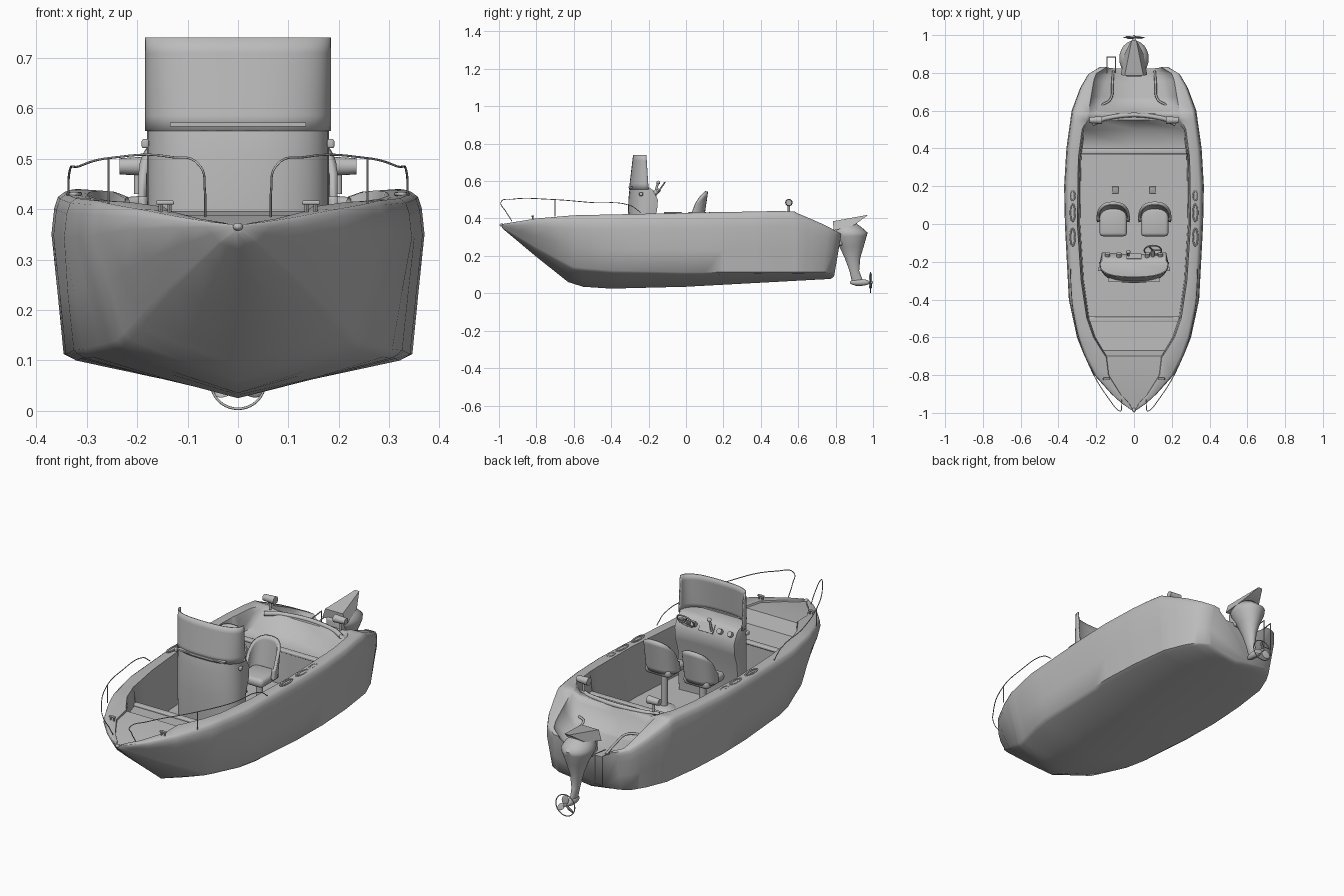
import bpy, bmesh, math
from mathutils import Vector, Matrix

cube = bpy.data.objects.get("Cube")
if cube:
    bpy.data.objects.remove(cube, do_unlink=True)

grey = bpy.data.materials.new("light grey")
grey.use_nodes = True
grey.diffuse_color = (0.5, 0.5, 0.5, 1)
grey.node_tree.nodes["Principled BSDF"].inputs["Base Color"].default_value = (0.5, 0.5, 0.5, 1)


def finish(name, bm, angle=40):
    bmesh.ops.recalc_face_normals(bm, faces=bm.faces)
    mesh = bpy.data.meshes.new(name)
    bm.to_mesh(mesh)
    bm.free()
    obj = bpy.data.objects.new(name, mesh)
    bpy.context.collection.objects.link(obj)
    mesh.materials.append(grey)
    bpy.ops.object.select_all(action="DESELECT")
    bpy.context.view_layer.objects.active = obj
    obj.select_set(True)
    bpy.ops.object.shade_smooth_by_angle(angle=math.radians(angle))
    return obj


def loft(name, rings, angle=40):
    """Skin closed rings of points and cap both ends."""
    bm = bmesh.new()
    loops = [[bm.verts.new(p) for p in ring] for ring in rings]
    n = len(loops[0])
    for a, b in zip(loops, loops[1:]):
        for i in range(n):
            j = (i + 1) % n
            bm.faces.new((a[i], a[j], b[j], b[i]))
    bm.faces.new(loops[0])
    bm.faces.new(loops[-1])
    return finish(name, bm, angle)


def sheet(name, point, nu, nv, thickness):
    """Curved panel from a function of u in -1..1 and v in 0..1."""
    bm = bmesh.new()
    grid = [[bm.verts.new(point(2 * i / nu - 1, j / nv)) for i in range(nu + 1)] for j in range(nv + 1)]
    for a, b in zip(grid, grid[1:]):
        for i in range(nu):
            bm.faces.new((a[i], a[i + 1], b[i + 1], b[i]))
    obj = finish(name, bm)
    solid = obj.modifiers.new("thickness", "SOLIDIFY")
    solid.thickness = thickness
    solid.offset = 0
    return obj


def box(name, centre, size, bevel=0.0, tilt=0.0):
    bm = bmesh.new()
    bmesh.ops.create_cube(bm, size=1, matrix=Matrix.Diagonal((*size, 1)))
    if bevel:
        bmesh.ops.bevel(bm, geom=bm.edges[:], offset=bevel, segments=3, profile=0.5, affect="EDGES")
    bm.transform(Matrix.Translation(centre) @ Matrix.Rotation(tilt, 4, "X"))
    return finish(name, bm)


def rod(name, start, end, r1, r2=None, sides=16):
    start, end = Vector(start), Vector(end)
    axis = end - start
    bm = bmesh.new()
    turn = axis.to_track_quat("Z", "Y").to_matrix().to_4x4()
    bmesh.ops.create_cone(bm, cap_ends=True, segments=sides, radius1=r1, radius2=r1 if r2 is None else r2,
                          depth=axis.length, matrix=Matrix.Translation((start + end) / 2) @ turn)
    return finish(name, bm)


def ball(name, centre, size):
    bm = bmesh.new()
    bmesh.ops.create_uvsphere(bm, u_segments=16, v_segments=10, radius=1,
                              matrix=Matrix.Translation(centre) @ Matrix.Diagonal((*size, 1)))
    return finish(name, bm)


def tube(name, points, radius, closed=False, smooth=True):
    curve = bpy.data.curves.new(name, "CURVE")
    curve.dimensions = "3D"
    curve.bevel_depth = radius
    curve.bevel_resolution = 2
    curve.resolution_u = 6
    spline = curve.splines.new("BEZIER" if smooth else "POLY")
    if smooth:
        spline.bezier_points.add(len(points) - 1)
        for bp, p in zip(spline.bezier_points, points):
            bp.co = p
            bp.handle_left_type = bp.handle_right_type = "AUTO"
    else:
        spline.points.add(len(points) - 1)
        for sp, p in zip(spline.points, points):
            sp.co = (*p, 1)
    spline.use_cyclic_u = closed
    curve.materials.append(grey)
    obj = bpy.data.objects.new(name, curve)
    bpy.context.collection.objects.link(obj)
    return obj


def circle(centre, rx, ry, tilt=0.0, n=24):
    turn = Matrix.Rotation(tilt, 3, "X")
    steps = [2 * math.pi * i / n for i in range(n)]
    return [Vector(centre) + turn @ Vector((rx * math.cos(t), ry * math.sin(t), 0)) for t in steps]


def along(table, y):
    """Linear look-up in a list of (position, value) pairs."""
    for (a, p), (b, q) in zip(table, table[1:]):
        if y <= b:
            return p + (q - p) * max(0, (y - a) / (b - a))
    return table[-1][1]


# Hull: outer shape, gunwale and interior in one skin of cross-sections
beam = [(-.985, .014), (-.95, .065), (-.9, .12), (-.8, .21), (-.7, .262), (-.6, .302), (-.4, .345), (0, .366),
        (.2, .37), (.4, .358), (.6, .33), (.7, .285), (.76, .245), (.79, .19)]
sheer = [(-.985, .37), (-.8, .4), (-.6, .417), (0, .43), (.5, .44), (.58, .437), (.7, .372), (.79, .318)]
keel = [(-.985, .35), (-.8, .195), (-.63, .06), (-.55, .035), (-.4, .025), (0, .035), (.775, .077), (.79, .09)]
chine = [(-.985, .355), (-.8, .245), (-.6, .14), (-.4, .122), (0, .112), (.79, .115)]
inner = [(-.72, .14), (-.6, .215), (-.5, .25), (-.3, .28), (0, .3), (.35, .295), (.5, .275), (.55, .25), (.79, .2)]
floor = [(-.7, .4), (-.67, .335), (-.502, .33), (-.498, .165), (.368, .165), (.372, .335), (.5, .345),
         (.55, .418), (.585, .418), (.64, .31), (.79, .27)]
foot = [(.5, .95), (.6, .8), (.79, .65)]


def hull_ring(y):
    w, top, k, c = (along(t, y) for t in (beam, sheer, keel, chine))
    cw = w * along([(-.9, .6), (-.6, .8), (-.3, .93), (.7, .94)], y)
    iw = max(min(along(inner, y), w - .045), w * .4)
    base = min(along(floor, y), top - .012)
    rise = top - c
    half = [(cw * .5, k + (c - k) * .42), (cw * .94, c - (c - k) * .16), (cw, c),
            ((cw + w) / 2, c + rise * .38), (w, c + rise * .74), (w * .985, top - rise * .1),
            (w * .965, top - rise * .03), (w * .93, top), (iw, top - .003),
            (iw * .97, top - (top - base) * .3), (iw * along(foot, y), base)]
    pts = [(0, k)] + half + [(0, base)] + [(-x, z) for x, z in reversed(half)]
    rake = max(0, y - .6) * .9
    return [(x, y + rake * (z - .08), z) for x, z in pts]


stations = sorted({y for t in (beam, sheer, keel, floor) for y, _ in t} | {-.3, -.2, .1, .3, .66, .73})
loft("hull", [hull_ring(y) for y in stations], 55)
ball("bow_eye", (0, -.985, .365), (.01, .012, .008))
tube("aft_coaming", [(-.22, .53, .412), (-.15, .56, .417), (.15, .56, .417), (.22, .53, .412)], .012)
for name, y, w in (("aft_bench_lip", .385, .57), ("bow_bench_lip", -.505, .48)):
    box(name, (0, y, .334), (w, .03, .015), .005)


# Console with bowed front, sloped dash and wraparound windscreen
def bow_arc(u, width, side, front, z):
    t = u * math.pi / 2
    return Vector((math.copysign(width * abs(math.sin(t)) ** .75, u),
                   side + (front - side) * max(0, math.cos(t)) ** .8, z))


rings = []
for z, side, front, back in ((.165, -.2, -.3, -.185), (.38, -.2, -.312, -.175), (.44, -.2, -.31, -.155),
                             (.5, -.2, -.308, -.15), (.55, -.205, -.303, -.175), (.565, -.21, -.3, -.195)):
    rear = [(x, back - .012 + abs(x) * .07, z) for x in (.17, .06, -.06, -.17)]
    rings.append([bow_arc(i / 8 - 1, .181, side, front, z) for i in range(17)] + rear)
loft("console", rings)
sheet("windscreen", lambda u, v: bow_arc(u, .181, -.2 - .012 * v, -.302 + .022 * v, .555 + .185 * v), 24, 6, .006)
box("console_slot", (0, -.297, .568), (.27, .02, .008))
box("dash_screen", (0, -.172, .535), (.08, .006, .045), 0, .6)
for x in (-.14, -.08, .07, .14):
    rod("dash_gauge", (x, -.185, .525), (x, -.155, .545), .013)
for s in (-1, 1):
    box("console_side_light", (s * .184, -.24, .53), (.014, .02, .018), .004)
hub = Vector((.1, -.14, .555))
tube("steering_wheel", circle(hub, .045, .045, .95, 12), .004, True)
rod("steering_column", (.1, -.18, .52), hub, .01)
for p in circle(hub, .045, .045, .95, 3):
    rod("wheel_spoke", hub, p, .004, sides=8)
rod("throttle_lever", (-.03, -.17, .52), (-.03, -.15, .59), .006)
ball("throttle_knob", (-.03, -.148, .592), (.012, .01, .01))


# Bucket seats on pedestals
def seat(x):
    def shell(u, v):
        t = u * math.pi * .58
        high = .05 + .12 * max(0, math.cos(t)) ** .45
        z = .375 + high * v
        return Vector((x + math.copysign(.08 * abs(math.sin(t)) ** .8, u), .025 + .06 * math.cos(t) + (z - .375) * .15, z))
    sheet("seat_back", shell, 20, 8, .016)
    box("seat_cushion", (x, .01, .375), (.145, .15, .045), .018)
    rod("seat_post", (x, .02, .165), (x, .02, .36), .017)
    rod("seat_base", (x, .02, .165), (x, .02, .18), .055, .03, 24)


# Fittings repeated on both sides
for s in (-1, 1):
    seat(s * .11)
    tube("bow_rail", [(s * x, y, z) for x, y, z in (
        (.065, -.93, .385), (.066, -.965, .44), (.075, -.99, .485), (.13, -.93, .503), (.25, -.72, .502),
        (.315, -.5, .485), (.335, -.3, .47), (.336, -.24, .43))], .0022)
    rod("rail_post", (s * .257, -.7, .41), (s * .257, -.7, .5), .0022, sides=8)
    box("cleat_bar", (s * .145, -.82, .413), (.036, .014, .008), .003)
    for d in (-.009, .009):
        rod("cleat_leg", (s * .145 + d, -.82, .39), (s * .145 + d, -.82, .411), .004, sides=8)
    for y in (-.07, .06, .15):
        tube("gunwale_handle", circle((s * .325, y, .43), .012, .045 if y < .1 else .025), .004, True)
    rod("aft_lamp", (s * .17, .55, .485), (s * .235, .55, .485), .02, .016)
    rod("lamp_bracket", (s * .2, .55, .43), (s * .2, .55, .475), .006)
    tube("well_rail", [(s * .17, .63, .335), (s * .125, .66, .335), (s * .115, .74, .315), (s * .11, .81, .285)], .006)
    box("floor_plate", (s * .1, .18, .17), (.035, .035, .01), .002, .3)

# Boarding ladder
tube("boarding_ladder", [(-.142, .8, .3), (-.142, .885, .31), (-.142, .885, .16), (-.098, .885, .16),
                         (-.098, .885, .31), (-.098, .8, .3)], .003, False, False)

# Outboard motor
body = ((.375, .86, .05, .04), (.345, .87, .078, .066), (.325, .876, .095, .078), (.305, .878, .088, .076),
        (.25, .885, .065, .05), (.19, .89, .042, .03), (.12, .9, .026, .018), (.07, .915, .03, .012),
        (.04, .925, .018, .006))
loft("motor_body", [circle((0, y, z), rx, ry) for z, y, ry, rx in body], 60)
loft("motor_cowl", [[(s * w, y, z) for y, z, w in (
    (.785, .385, .05), (.975, .42, .012), (.9, .365, .05), (.79, .335, .07))] for s in (-1, 1)])
box("motor_clamp", (0, .81, .3), (.09, .06, .09), .012)
ball("gear_case", (0, .93, .058), (.018, .055, .018))
rod("propeller_shaft", (0, .96, .058), (0, 1, .058), .011, .006)
tube("propeller_ring", circle((0, .987, .058), .054, .054, math.pi / 2), .0025, True)
for i in range(3):
    bm = bmesh.new()
    bmesh.ops.create_uvsphere(bm, u_segments=12, v_segments=8, radius=1,
                              matrix=Matrix.Diagonal((.017, .003, .025, 1)))
    bm.transform(Matrix.Translation((0, .987, .058)) @ Matrix.Rotation(i * math.tau / 3, 4, "Y")
                 @ Matrix.Translation((0, 0, .028)) @ Matrix.Rotation(.5, 4, "Z"))
    finish("propeller_blade", bm)
